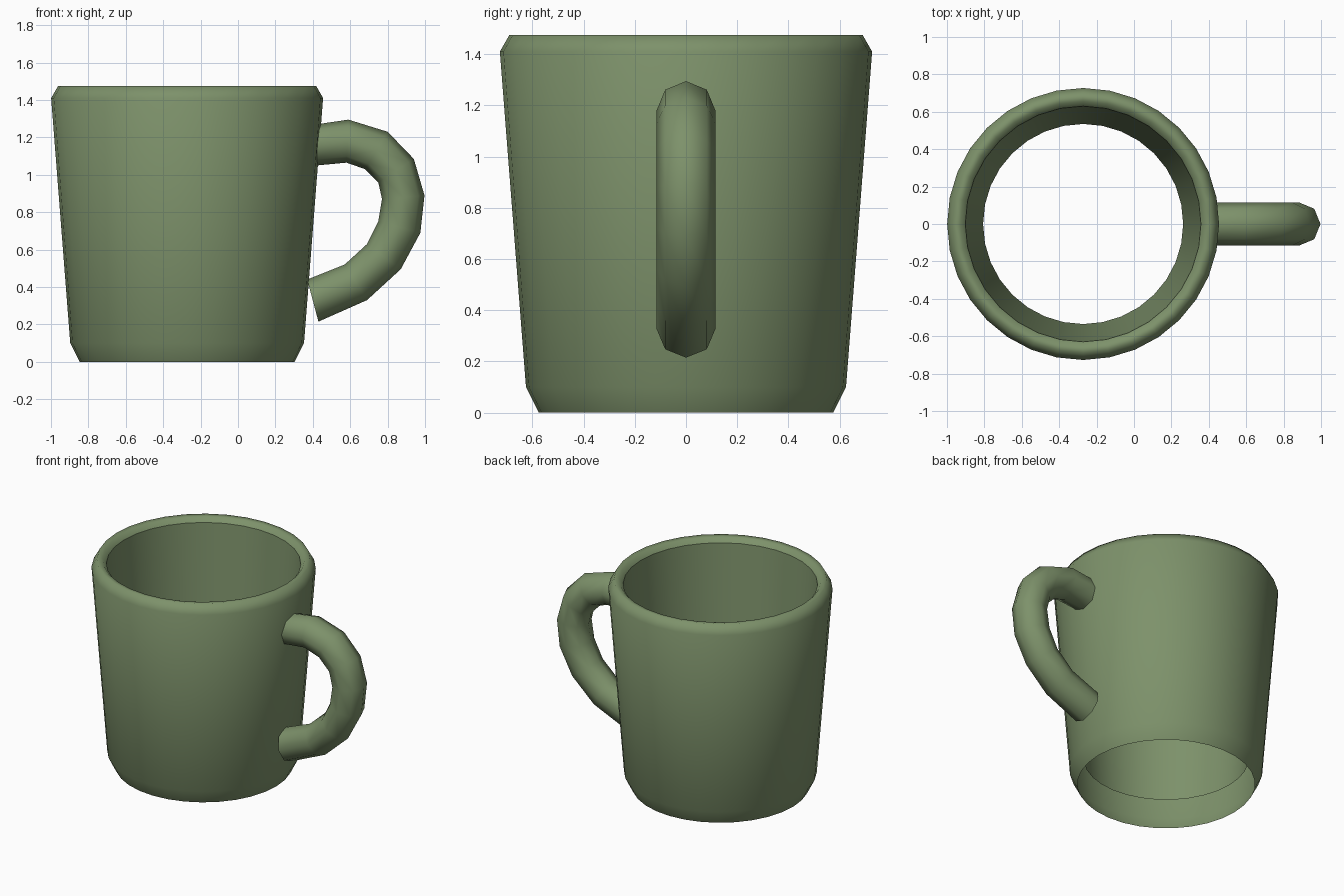
import bpy, bmesh, math
from mathutils import Vector

if "Cube" in bpy.data.objects:
    bpy.data.objects.remove(bpy.data.objects["Cube"])

green = bpy.data.materials.new("sage green")
green.diffuse_color = (0.205, 0.285, 0.145, 1)
green.use_nodes = True
green.node_tree.nodes["Principled BSDF"].inputs["Base Color"].default_value = green.diffuse_color


def skin(name, rings, sharp_ring=None):
    """Join closed rings of points into a smooth open tube."""
    bm = bmesh.new()
    loops = [[bm.verts.new(p) for p in ring] for ring in rings]
    n = len(loops[0])
    for a, b in zip(loops, loops[1:]):
        for i in range(n):
            j = (i + 1) % n
            bm.faces.new((a[i], a[j], b[j], b[i])).smooth = True
    if sharp_ring is not None:
        ring = loops[sharp_ring]
        for i in range(n):
            bm.edges.get((ring[i], ring[(i + 1) % n])).smooth = False
    mesh = bpy.data.meshes.new(name)
    bm.to_mesh(mesh)
    bm.free()
    mesh.materials.append(green)
    obj = bpy.data.objects.new(name, mesh)
    bpy.context.collection.objects.link(obj)
    return obj


# Cup wall: outside, rounded rim, inside; no floor
CX, SIDES = -0.272, 32
profile = [(0.575, 0), (0.625, 0.10), (0.727, 1.41), (0.69, 1.475),
           (0.655, 1.47), (0.63, 1.44), (0.535, 0.19)]
turns = [2 * math.pi * i / SIDES for i in range(SIDES)]
skin("cup_body", [[(CX + r * math.cos(t), r * math.sin(t), z) for t in turns]
                  for r, z in profile], sharp_ring=5)

# Handle: eight-sided tube through pairs of outer and inner (x, z) points
pairs = [((0.42, 1.27), (0.42, 1.05)), ((0.59, 1.295), (0.58, 1.065)),
         ((0.80, 1.23), (0.68, 1.03)), ((0.94, 1.085), (0.75, 0.96)),
         ((0.997, 0.89), (0.77, 0.87)), ((0.975, 0.69), (0.75, 0.75)),
         ((0.87, 0.495), (0.69, 0.63)), ((0.69, 0.33), (0.57, 0.52)),
         ((0.43, 0.215), (0.37, 0.44))]
rings = []
for outer, inner in pairs:
    o, i = Vector((outer[0], 0, outer[1])), Vector((inner[0], 0, inner[1]))
    mid, half = (o + i) / 2, (o - i) / 2
    rings.append([mid + half * math.cos(k * math.pi / 4)
                  + Vector((0, 0.115 * math.sin(k * math.pi / 4), 0)) for k in range(8)])
skin("handle", rings)
